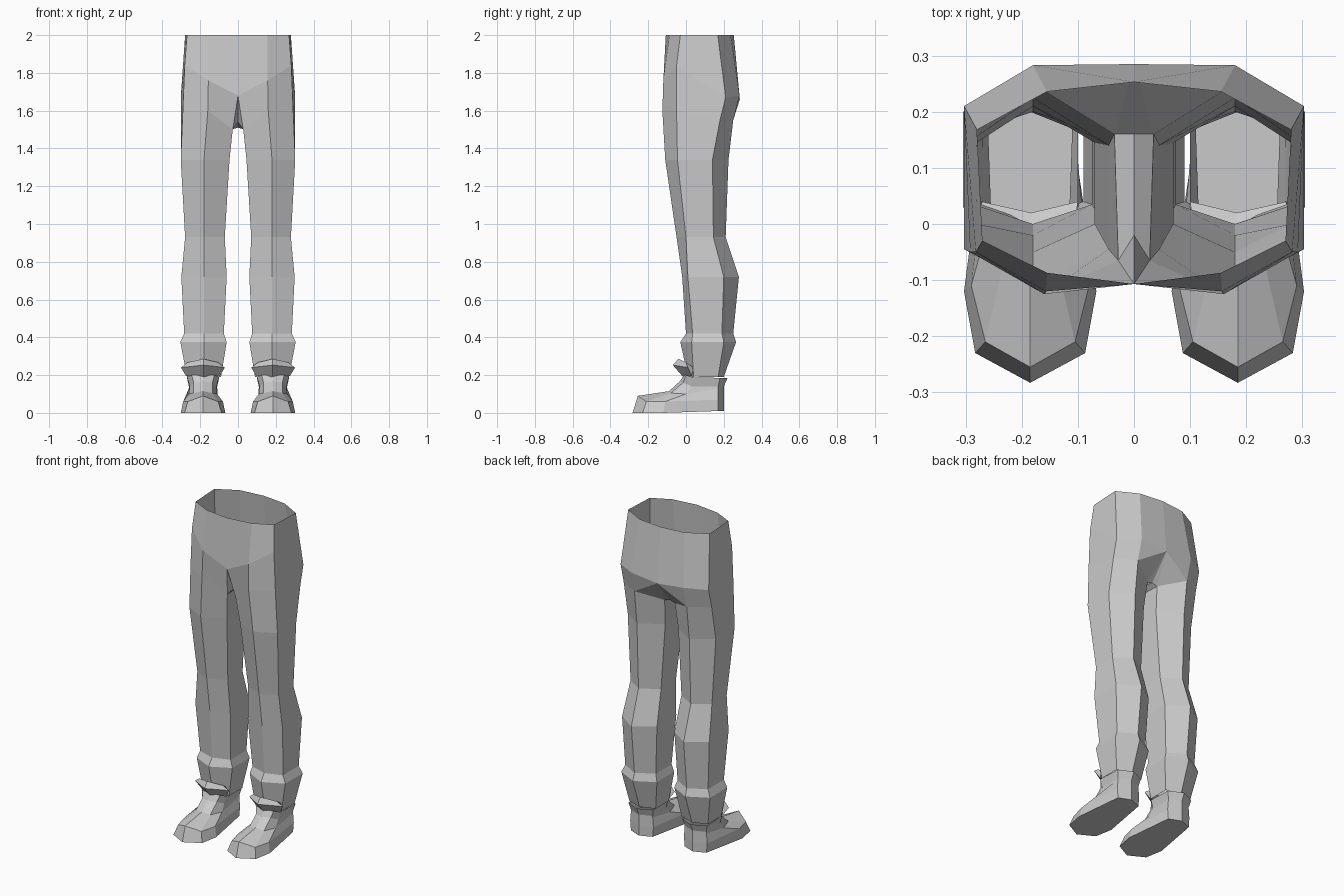
import bpy
import bmesh

cube = bpy.data.objects.get("Cube")
if cube:
    bpy.data.objects.remove(cube, do_unlink=True)

grey = bpy.data.materials.new("plain_grey")
grey.use_nodes = True
colour = (0.6, 0.6, 0.6, 1)
grey.diffuse_color = colour
grey.node_tree.nodes["Principled BSDF"].inputs["Base Color"].default_value = colour


def loft(bm, rings, closed=True):
    """Bridge consecutive rings of vertices with quads."""
    for low, high in zip(rings, rings[1:]):
        count = len(low)
        for i in range(count if closed else count - 1):
            j = (i + 1) % count
            bm.faces.new((low[i], low[j], high[j], high[i]))


def add_verts(bm, points):
    return [bm.verts.new(p) for p in points]


def finish(bm, name):
    """Turn one side into a flat shaded object mirrored across the middle."""
    bmesh.ops.recalc_face_normals(bm, faces=bm.faces)
    mesh = bpy.data.meshes.new(name)
    bm.to_mesh(mesh)
    bm.free()
    mesh.materials.append(grey)
    obj = bpy.data.objects.new(name, mesh)
    bpy.context.collection.objects.link(obj)
    mirror = obj.modifiers.new("Mirror", "MIRROR")
    mirror.use_clip = True
    mirror.merge_threshold = 0.001
    return obj


# Trouser legs: six-sided rings with a ridge at the front and the back
def leg_ring(bm, z, front, side_front, side_back, back, outer, inner):
    ridge = 0.18
    return add_verts(bm, [
        (ridge, front, z), (outer, side_front, z), (outer, side_back, z),
        (ridge, back, z), (inner, side_back, z), (inner, side_front, z)])


bm = bmesh.new()
hem_to_thigh = [
    leg_ring(bm, 0.19, 0.01, 0.04, 0.17, 0.2, 0.27, 0.09),
    leg_ring(bm, 0.375, -0.03, 0.03, 0.2, 0.265, 0.305, 0.06),
    leg_ring(bm, 0.42, 0, 0.035, 0.19, 0.25, 0.285, 0.075),
    leg_ring(bm, 0.72, -0.02, 0.01, 0.2, 0.28, 0.3, 0.06),
    leg_ring(bm, 0.93, -0.05, 0, 0.145, 0.21, 0.28, 0.07),
    leg_ring(bm, 1.34, -0.11, -0.045, 0.14, 0.225, 0.303, 0.045),
]

# Upper thigh, hip line, waist and the middle seam
thigh = add_verts(bm, [
    (0.16, -0.125, 1.6), (0.292, -0.05, 1.6), (0.303, 0.18, 1.55),
    (0.18, 0.25, 1.55), (0.035, 0.16, 1.5), (0.028, -0.065, 1.5)])
hip = add_verts(bm, [
    (0.157, -0.12, 1.76), (0.282, -0.05, 1.84),
    (0.303, 0.21, 1.67), (0.18, 0.283, 1.68)])
waist = add_verts(bm, [
    (0.155, -0.087, 2), (0.27, -0.03, 2), (0.28, 0.168, 2), (0.155, 0.236, 2)])
waist_front, waist_back, fly, seat, crotch_front, crotch_back = add_verts(bm, [
    (0, -0.107, 2), (0, 0.253, 2), (0, -0.107, 1.68),
    (0, 0.285, 1.66), (0, -0.02, 1.54), (0, 0.16, 1.51)])
loft(bm, hem_to_thigh + [thigh])
loft(bm, [thigh[:4], hip, waist], closed=False)
front, _, _, back, inner_back, inner_front = thigh
for face in (
        (waist_front, waist[0], hip[0], fly),
        (waist_back, waist[3], hip[3], seat),
        (fly, hip[0], front, inner_front),
        (fly, inner_front, crotch_front),
        (crotch_front, inner_front, inner_back, crotch_back),
        (seat, hip[3], back),
        (seat, back, inner_back),
        (seat, inner_back, crotch_back)):
    bm.faces.new(face)
finish(bm, "trousers")


# Shoes: stacked outlines from the sole to the collar
def shoe_ring(bm, toe, toe_side, ball, heel_side, heel):
    """Each point is (half width, y, z) and the sides are mirrored."""
    middle = 0.185
    half = [toe_side, ball, heel_side]
    points = [toe] + half + [heel] + [(-w, y, z) for w, y, z in reversed(half)]
    return add_verts(bm, [(middle + w, y, z) for w, y, z in points])


bm = bmesh.new()
shoe = [
    shoe_ring(bm, (0, -0.283, 0), (0.098, -0.23, 0), (0.118, -0.12, 0),
              (0.075, 0.17, 0.01), (0, 0.2, 0.01)),
    shoe_ring(bm, (0, -0.255, 0.09), (0.08, -0.21, 0.06), (0.105, -0.11, 0.06),
              (0.08, 0.17, 0.07), (0, 0.2, 0.07)),
    shoe_ring(bm, (0, -0.09, 0.115), (0.05, -0.08, 0.105), (0.075, 0, 0.1),
              (0.075, 0.17, 0.13), (0, 0.2, 0.135)),
    shoe_ring(bm, (0, -0.035, 0.165), (0.05, -0.015, 0.16), (0.07, 0.03, 0.14),
              (0.075, 0.17, 0.14), (0, 0.2, 0.14)),
    shoe_ring(bm, (0, -0.01, 0.2), (0.06, 0, 0.2), (0.085, 0.03, 0.19),
              (0.085, 0.18, 0.185), (0, 0.22, 0.185)),
]
loft(bm, shoe)
bm.faces.new(shoe[0])
finish(bm, "shoes")

# Flared tongue folded out over the front of each shoe
bm = bmesh.new()
tongue = [add_verts(bm, [(0.07 + s, y, z), (0.183, my, mz), (0.302 - s, y, z)])
          for s, y, z, my, mz in (
              (0.027, 0.03, 0.195, -0.015, 0.19),
              (0, 0.01, 0.24, -0.07, 0.253),
              (0.035, 0, 0.267, -0.04, 0.286),
              (0.03, 0.04, 0.24, 0.02, 0.245))]
loft(bm, tongue + tongue[:1], closed=False)
for end in (0, 2):
    bm.faces.new([arc[end] for arc in tongue])
finish(bm, "shoe_tongues")
